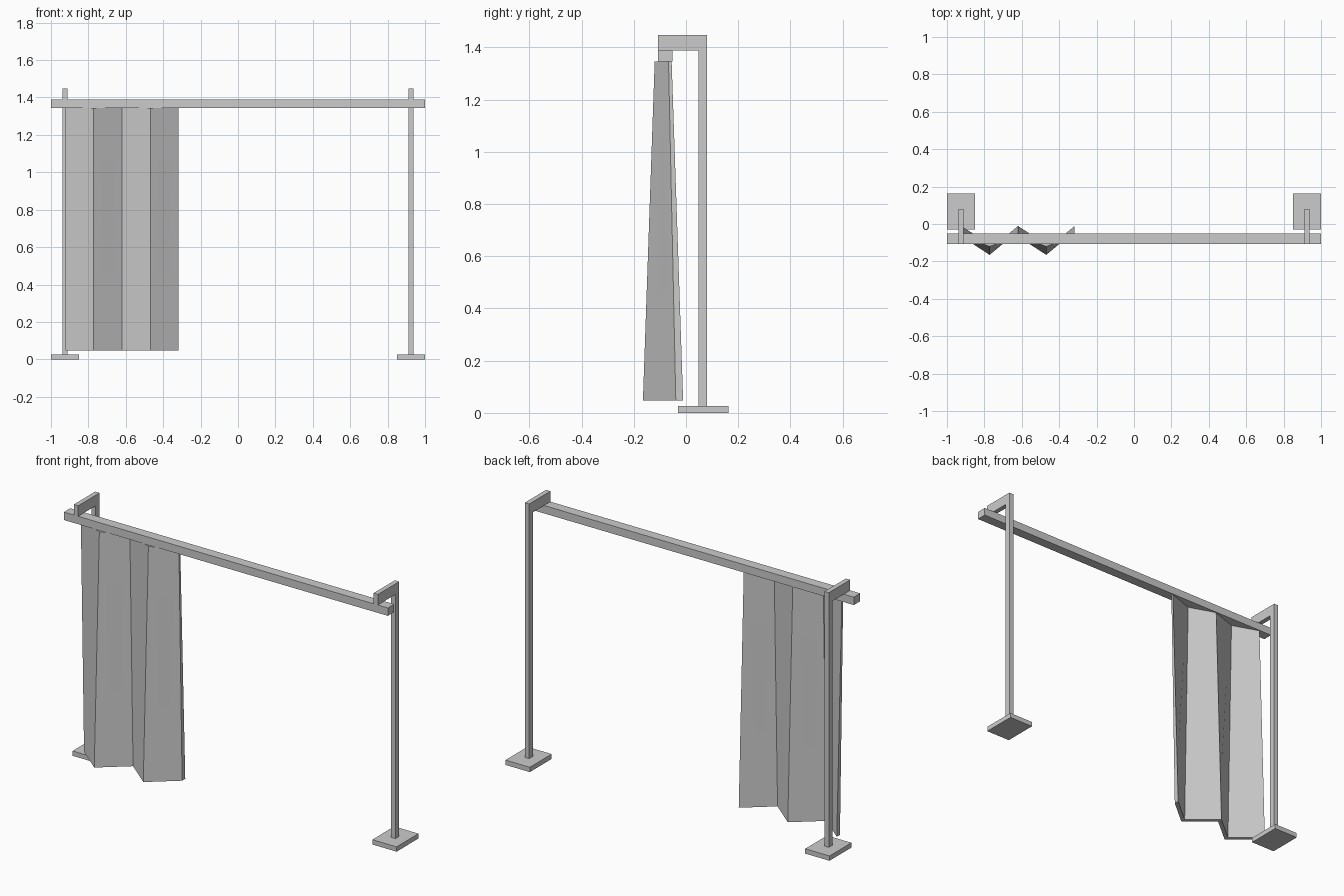
import bpy

if "Cube" in bpy.data.objects:
    bpy.data.objects.remove(bpy.data.objects["Cube"])


def mesh_object(name, verts, faces):
    mesh = bpy.data.meshes.new(name)
    mesh.from_pydata(verts, [], faces)
    mesh.update()
    obj = bpy.data.objects.new(name, mesh)
    bpy.context.collection.objects.link(obj)
    return obj


def box(name, lo, hi):
    centre = [(a + b) / 2 for a, b in zip(lo, hi)]
    bpy.ops.mesh.primitive_cube_add(size=1, location=centre)
    obj = bpy.context.object
    obj.name = name
    obj.scale = [b - a for a, b in zip(lo, hi)]
    return obj


def extrude_x(name, profile, x0, x1):
    """Solid from a closed counter-clockwise (y, z) profile swept along x."""
    n = len(profile)
    verts = [(x, y, z) for x in (x0, x1) for y, z in profile]
    faces = [tuple(reversed(range(n))), tuple(range(n, 2 * n))]
    faces += [(i, (i + 1) % n, n + (i + 1) % n, n + i) for i in range(n)]
    return mesh_object(name, verts, faces)


# Horizontal rail
box("rail", (-1, -0.107, 1.345), (1, -0.051, 1.389))

# Foot plates and hooked posts at both ends
hook = [(0.047, 0.027), (0.081, 0.027), (0.081, 1.448),
        (-0.107, 1.448), (-0.107, 1.389), (0.047, 1.389)]
for side, s in (("left", -1), ("right", 1)):
    xc = s * 0.925
    box(side + "_foot", (xc - 0.075, -0.03, 0), (xc + 0.075, 0.163, 0.027))
    extrude_x(side + "_post", hook, xc - 0.0135, xc + 0.0135)

# Pleated curtain: zigzag flaring and thickening towards the floor
folds = 5
rows = [  # z, back-fold y, front-fold y, thickness along y
    (1.345, -0.067, -0.120, 0.012),
    (0.047, -0.039, -0.165, 0.028),
]
verts = []
for i in range(folds):
    x = -0.923 + i * 0.1513
    for z, back, front, thick in rows:
        y = front if i % 2 else back
        verts += [(x, y, z), (x, y + thick, z)]
# Each column holds: top front, top back, bottom front, bottom back
ring = (0, 2, 3, 1)
faces = [ring[::-1], tuple(4 * (folds - 1) + k for k in ring)]
for i in range(folds - 1):
    for a, b in zip(ring, ring[1:] + ring[:1]):
        faces.append((4 * i + a, 4 * i + b, 4 * i + 4 + b, 4 * i + 4 + a))
curtain = mesh_object("curtain", verts, faces)

# Consistent outward normals
bpy.ops.object.select_all(action='DESELECT')
for obj in list(bpy.context.collection.objects):
    obj.select_set(True)
bpy.context.view_layer.objects.active = curtain
bpy.ops.object.mode_set(mode='EDIT')
bpy.ops.mesh.select_all(action='SELECT')
bpy.ops.mesh.normals_make_consistent(inside=False)
bpy.ops.object.mode_set(mode='OBJECT')
